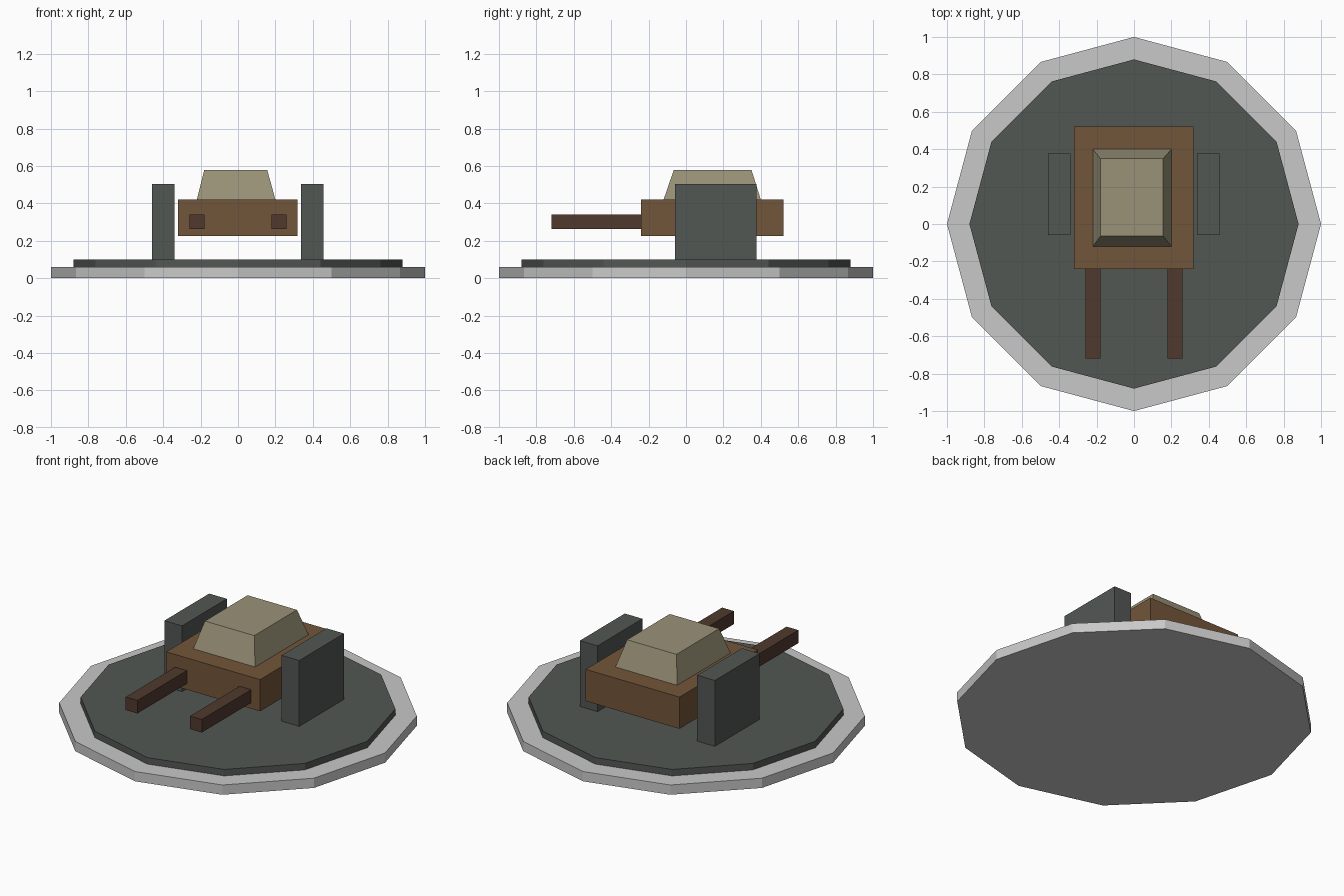
import bpy, bmesh, math

if "Cube" in bpy.data.objects:
    bpy.data.objects.remove(bpy.data.objects["Cube"])


def material(name, rgb):
    m = bpy.data.materials.new(name)
    m.diffuse_color = (*rgb, 1)
    m.use_nodes = True
    m.node_tree.nodes["Principled BSDF"].inputs["Base Color"].default_value = m.diffuse_color
    return m


pale_grey = material("pale grey", (0.58, 0.58, 0.58))
slate = material("dark slate", (0.085, 0.095, 0.088))
brown = material("brown", (0.17, 0.092, 0.042))
dark_brown = material("dark brown", (0.08, 0.041, 0.026))
tan = material("tan", (0.32, 0.285, 0.185))


def loft(name, bottom, top, z0, z1, mat):
    """Closed solid between two matching outlines."""
    bm = bmesh.new()
    lo = [bm.verts.new((x, y, z0)) for x, y in bottom]
    hi = [bm.verts.new((x, y, z1)) for x, y in top]
    n = len(lo)
    bm.faces.new(lo[::-1])
    bm.faces.new(hi)
    for i in range(n):
        j = (i + 1) % n
        bm.faces.new((lo[i], lo[j], hi[j], hi[i]))
    mesh = bpy.data.meshes.new(name)
    bm.to_mesh(mesh)
    bm.free()
    mesh.materials.append(mat)
    obj = bpy.data.objects.new(name, mesh)
    bpy.context.collection.objects.link(obj)
    return obj


def rect(x0, x1, y0, y1):
    return [(x0, y0), (x1, y0), (x1, y1), (x0, y1)]


def ring(r, n=12):
    return [(r * math.cos(i * math.tau / n), r * math.sin(i * math.tau / n)) for i in range(n)]


def box(name, x0, x1, y0, y1, z0, z1, mat):
    return loft(name, rect(x0, x1, y0, y1), rect(x0, x1, y0, y1), z0, z1, mat)


# Twelve-sided platform with a raised deck
loft("base_rim", ring(1.0), ring(1.0), 0, 0.06, pale_grey)
loft("deck", ring(0.88), ring(0.88), 0.06, 0.10, slate)

# Gun housing with a tapered cap
box("housing", -0.32, 0.318, -0.24, 0.52, 0.225, 0.42, brown)
loft("cap", rect(-0.22, 0.20, -0.12, 0.40), rect(-0.18, 0.156, -0.065, 0.35), 0.42, 0.58, tan)

# Paired side supports and barrels
for side, cx, bx in (("left", -0.40, -0.22), ("right", 0.397, 0.218)):
    box(side + "_support", cx - 0.06, cx + 0.06, -0.058, 0.377, 0.10, 0.505, slate)
    box(side + "_barrel", bx - 0.04, bx + 0.04, -0.72, -0.22, 0.262, 0.342, dark_brown)
